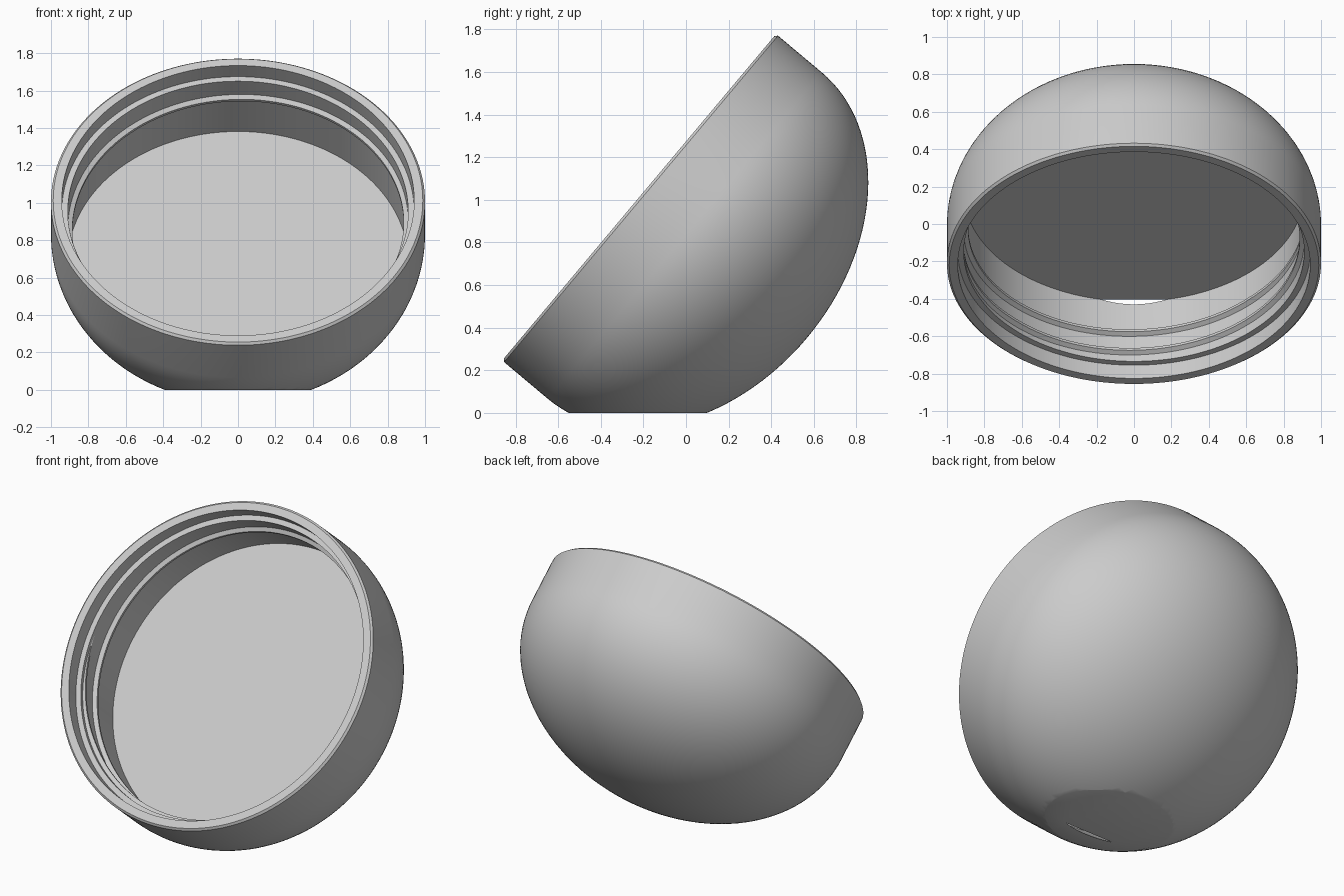
import bpy, bmesh, math
from mathutils import Matrix, Vector

default = bpy.data.objects.get("Cube")
if default:
    bpy.data.objects.remove(default, do_unlink=True)

# One plain grey for the whole model
grey = bpy.data.materials.new("plain grey")
grey.use_nodes = True
grey.diffuse_color = (0.6, 0.6, 0.6, 1)
grey.node_tree.nodes["Principled BSDF"].inputs["Base Color"].default_value = grey.diffuse_color

# The bowl opens along local +z, tilted towards the front
TILT = Matrix.Translation((0, -0.22, 1.012)) @ Matrix.Rotation(math.radians(50), 4, 'X')
WALL, FLOOR, LIP = 0.91, 0.51, 0.942


def finish(bm, name):
    bmesh.ops.recalc_face_normals(bm, faces=bm.faces)
    mesh = bpy.data.meshes.new(name)
    bm.to_mesh(mesh)
    bm.free()
    mesh.materials.append(grey)
    ob = bpy.data.objects.new(name, mesh)
    bpy.context.collection.objects.link(ob)
    bpy.ops.object.select_all(action='DESELECT')
    ob.select_set(True)
    bpy.context.view_layer.objects.active = ob
    bpy.ops.object.shade_smooth_by_angle(angle=math.radians(28))
    return ob


# Bowl: profile of (radius, depth) from the inner floor, over the rim, to the outer pole
profile = [(0, FLOOR), (WALL, FLOOR), (WALL, 0.092), (LIP, 0.092), (LIP, 0),
           (0.988, 0), (1, 0.012)]
STEPS = 32
for i in range(STEPS + 1):
    a = math.pi / 2 * i / STEPS
    profile.append((math.cos(a) if i < STEPS else 0, 0.28 + 0.748 * math.sin(a)))

bm = bmesh.new()
verts = [bm.verts.new((r, 0, -t)) for r, t in profile]
edges = [bm.edges.new(pair) for pair in zip(verts, verts[1:])]
bmesh.ops.spin(bm, geom=verts + edges, cent=(0, 0, 0), axis=(0, 0, 1),
               angle=math.tau, steps=160, use_duplicate=False)
bmesh.ops.remove_doubles(bm, verts=bm.verts, dist=0.0001)
bm.transform(TILT)

# Flat foot: slice at the ground and close the section, leaving the slit into the cavity
cut = bmesh.ops.bisect_plane(bm, geom=bm.verts[:] + bm.edges[:] + bm.faces[:],
                             plane_co=(0, 0, 0), plane_no=(0, 0, 1), clear_inner=True)
rim = [e for e in cut["geom_cut"] if isinstance(e, bmesh.types.BMEdge)]
bmesh.ops.triangle_fill(bm, edges=rim, use_beauty=True, normal=Vector((0, 0, -1)))
finish(bm, "bowl")

# Screw thread: a ridge winding down the inner wall, tapering at both ends
TURNS, PITCH, SEGMENTS = 1.5, 0.13, 200
bm = bmesh.new()
rings = []
for i in range(SEGMENTS + 1):
    f = i / SEGMENTS
    a = -math.pi / 2 - 0.25 * math.tau + f * TURNS * math.tau
    depth = 0.125 + f * TURNS * PITCH
    height = 0.024 * min(1, f * 12, (1 - f) * 12)
    ring = []
    for r, dt in ((WALL + 0.01, -0.026), (WALL - height, -0.008),
                  (WALL - height, 0.008), (WALL + 0.01, 0.026)):
        ring.append(bm.verts.new((r * math.cos(a), r * math.sin(a), -depth - dt)))
    rings.append(ring)
for p, q in zip(rings, rings[1:]):
    for k in range(4):
        n = (k + 1) % 4
        bm.faces.new((p[k], p[n], q[n], q[k]))
bm.faces.new(rings[0])
bm.faces.new(rings[-1])
bm.transform(TILT)
finish(bm, "screw_thread")
